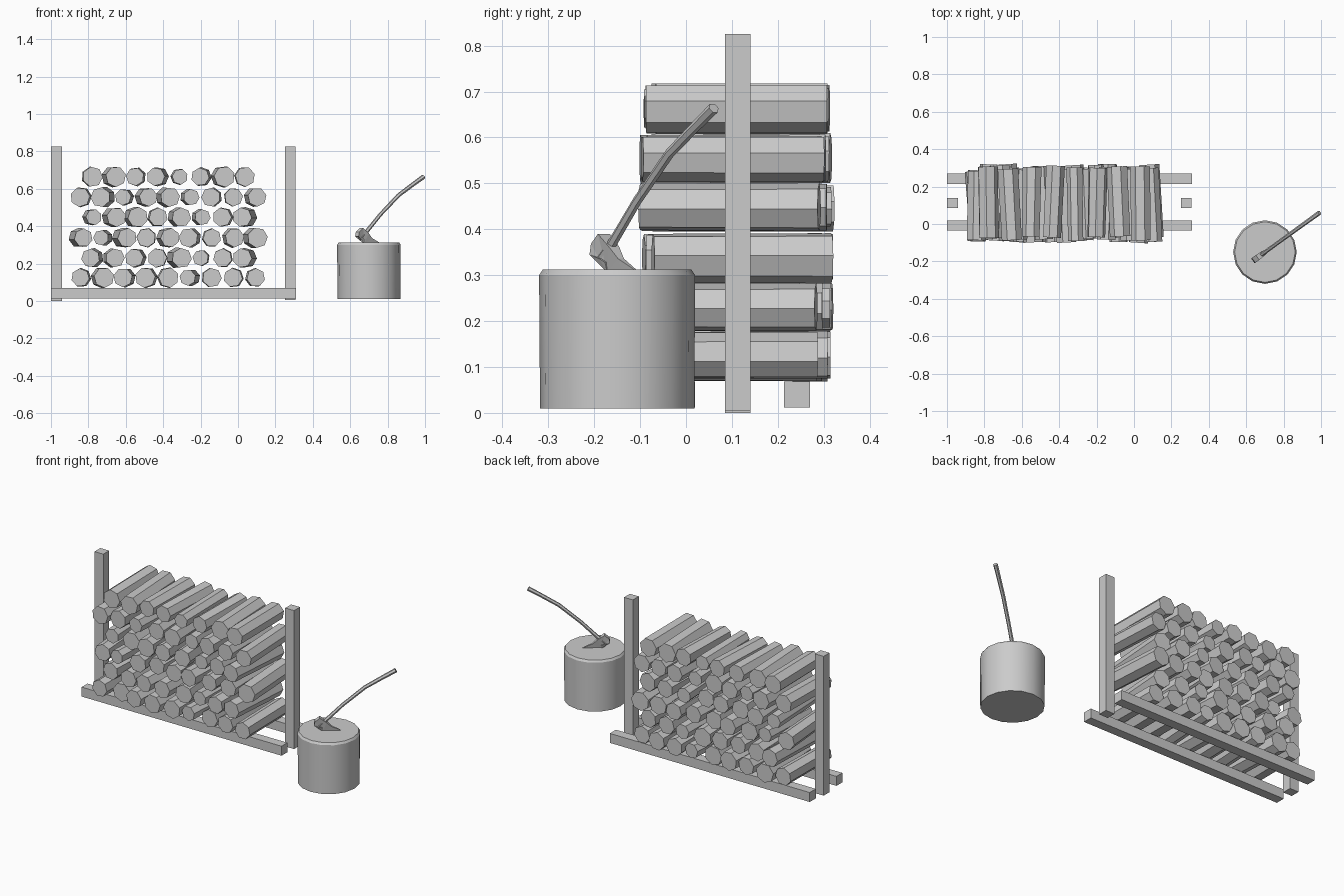
import bpy, bmesh, math, random
from mathutils import Matrix, Vector

random.seed(4)
if "Cube" in bpy.data.objects:
    bpy.data.objects.remove(bpy.data.objects["Cube"])

grey = bpy.data.materials.new("plain grey")
grey.use_nodes = True
grey.diffuse_color = (0.6, 0.6, 0.6, 1)
grey.node_tree.nodes["Principled BSDF"].inputs["Base Color"].default_value = (0.6, 0.6, 0.6, 1)


def add_object(name, data):
    data.materials.append(grey)
    ob = bpy.data.objects.new(name, data)
    bpy.context.collection.objects.link(ob)
    return ob


def from_bmesh(name, bm):
    bmesh.ops.recalc_face_normals(bm, faces=bm.faces)
    mesh = bpy.data.meshes.new(name)
    bm.to_mesh(mesh)
    bm.free()
    return add_object(name, mesh)


def beam(name, low, high):
    """Square timber between two opposite corners."""
    low, high = Vector(low), Vector(high)
    bm = bmesh.new()
    size = Matrix.Diagonal((*(high - low), 1))
    bmesh.ops.create_cube(bm, size=1, matrix=Matrix.Translation((low + high) / 2) @ size)
    return from_bmesh(name, bm)


def log(name, x, z, radius):
    """Seven-sided log lying along y, turned and shifted a little."""
    bm = bmesh.new()
    place = (Matrix.Translation((x, 0.11 + random.uniform(-0.016, 0.016), z))
             @ Matrix.Rotation(random.uniform(-0.075, 0.075), 4, 'Z')
             @ Matrix.Rotation(math.pi / 2, 4, 'X')
             @ Matrix.Rotation(random.uniform(0, math.tau), 4, 'Z'))
    bmesh.ops.create_cone(bm, cap_ends=True, segments=7, radius1=radius,
                          radius2=radius * random.uniform(0.93, 1),
                          depth=random.uniform(0.37, 0.395), matrix=place)
    return from_bmesh(name, bm)


# Rack: two ground rails and two uprights
beam("front_rail", (-1, -0.035, 0.012), (0.31, 0.02, 0.068))
beam("back_rail", (-1, 0.213, 0.012), (0.31, 0.27, 0.068))
beam("right_post", (-1, 0.085, 0), (-0.942, 0.14, 0.825))
beam("left_post", (0.25, 0.085, 0.005), (0.308, 0.14, 0.825))

# Stacked logs: rows of nine and eight, with a few thinner ones
row_heights = (0.125, 0.23, 0.338, 0.448, 0.555, 0.664)
thin = {(0, 5), (1, 5), (2, 1), (3, 0), (3, 5), (4, 2), (4, 5), (5, 4)}
for row, height in enumerate(row_heights):
    count = 9 - row % 2
    start = -0.84 if row % 2 == 0 else -0.78
    for col in range(count):
        radius = 0.044 if (row, col) in thin else random.uniform(0.051, 0.057)
        log(f"log_{row + 1}_{col + 1}", start + 0.1165 * col, height, radius)

# Chopping block: lathe rings with a small stepped top edge
bm = bmesh.new()
rings = []
for radius, z in ((0.168, 0.01), (0.17, 0.3), (0.162, 0.312)):
    rings.append([bm.verts.new((0.7 + radius * math.cos(i * math.tau / 16),
                                -0.15 + radius * math.sin(i * math.tau / 16), z))
                  for i in range(16)])
for lower, upper in zip(rings, rings[1:]):
    for i in range(16):
        j = (i + 1) % 16
        bm.faces.new((lower[i], lower[j], upper[j], upper[i]))
bm.faces.new(rings[0][::-1])
bm.faces.new(rings[-1])
block = from_bmesh("chopping_block", bm)

# The axe lies in an upright plane: u runs along the ground, z up
along = Vector((0.81, 0.586, 0))
across = Vector((-0.586, 0.81, 0))
foot = Vector((0.68, -0.165, 0))


def in_plane(u, z, side=0):
    return foot + along * u + across * side + Vector((0, 0, z))


# Axe head: wedge profile, thick at the poll and thin at the cutting edge
profile = [(-0.055, 0.345, 0.016), (-0.05, 0.368, 0.016), (-0.024, 0.39, 0.016),
           (0.014, 0.362, 0.014), (0.04, 0.336, 0.008), (0.1, 0.309, 0.002),
           (0.05, 0.306, 0.002), (-0.008, 0.306, 0.002), (-0.006, 0.328, 0.01),
           (-0.022, 0.336, 0.014)]
bm = bmesh.new()
near = [bm.verts.new(in_plane(u, z, -t)) for u, z, t in profile]
far = [bm.verts.new(in_plane(u, z, t)) for u, z, t in profile]
bm.faces.new(near)
bm.faces.new(far[::-1])
for i in range(len(profile)):
    j = (i + 1) % len(profile)
    bm.faces.new((near[i], far[i], far[j], near[j]))
bmesh.ops.triangulate(bm, faces=[f for f in bm.faces if len(f.verts) > 4])
from_bmesh("axe_head", bm)

# Axe handle: gently bowed tapering rod
curve = bpy.data.curves.new("axe_handle", 'CURVE')
curve.dimensions = '3D'
curve.bevel_depth = 0.012
curve.bevel_resolution = 1
curve.use_fill_caps = True
path = [(-0.036, 0.333, 1), (0.01, 0.372, 0.9), (0.1, 0.462, 0.85),
        (0.22, 0.565, 0.9), (0.31, 0.62, 0.95), (0.385, 0.664, 1.05)]
spline = curve.splines.new('POLY')
spline.points.add(len(path) - 1)
for point, (u, z, scale) in zip(spline.points, path):
    point.co = (*in_plane(u, z), 1)
    point.radius = scale
handle = add_object("axe_handle", curve)

# Smooth the round parts, keeping sharp rims
bpy.ops.object.select_all(action='DESELECT')
for ob in (block, handle):
    ob.select_set(True)
bpy.context.view_layer.objects.active = handle
bpy.ops.object.convert(target='MESH')
bpy.context.view_layer.objects.active = block
bpy.ops.object.shade_smooth_by_angle(angle=math.radians(30))
